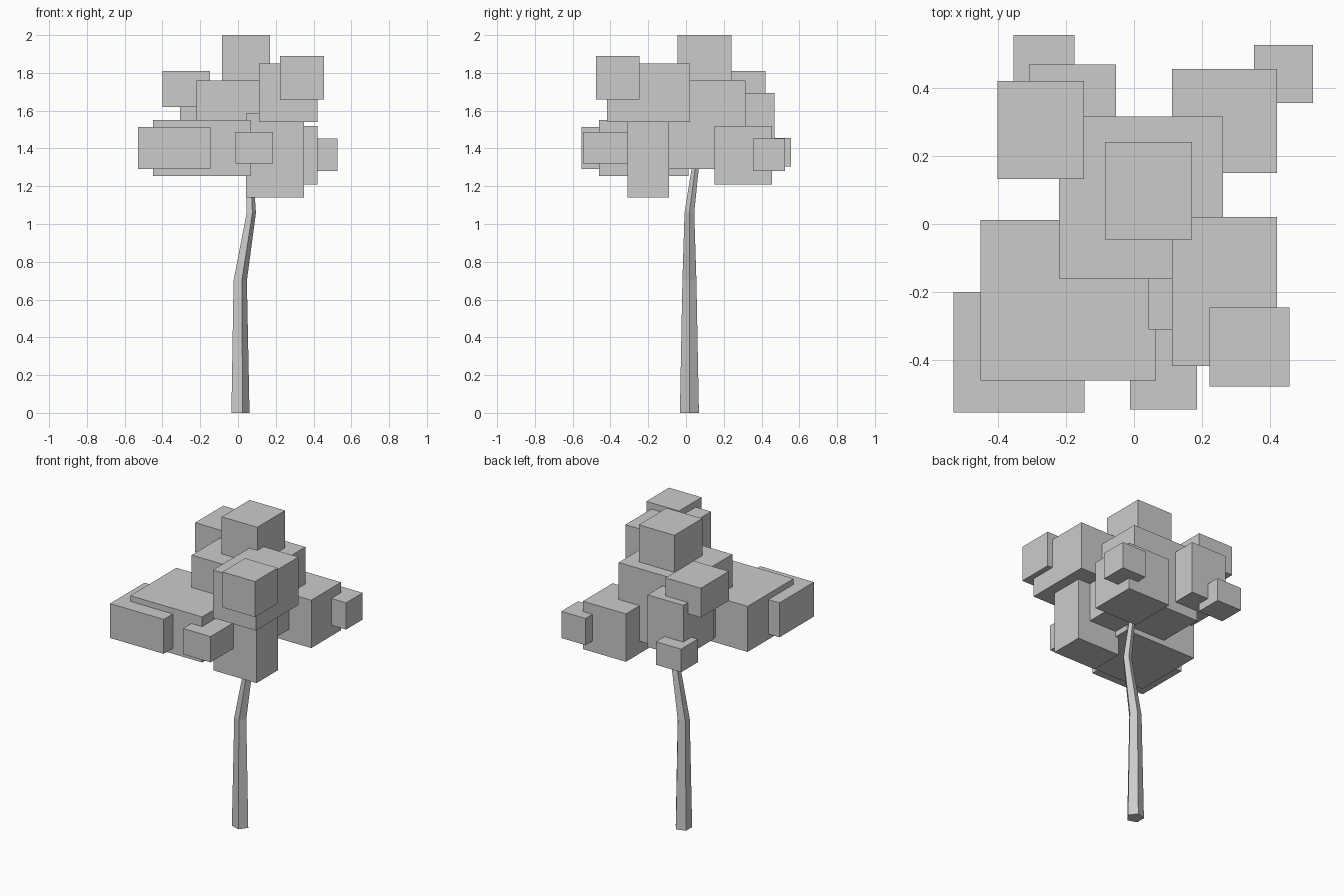
import bpy, bmesh, math

if "Cube" in bpy.data.objects:
    bpy.data.objects.remove(bpy.data.objects["Cube"])


def finish(name, bm):
    bmesh.ops.recalc_face_normals(bm, faces=bm.faces)
    me = bpy.data.meshes.new(name)
    bm.to_mesh(me)
    bm.free()
    ob = bpy.data.objects.new(name, me)
    bpy.context.collection.objects.link(ob)
    return ob


def block(name, x0, x1, y0, y1, z0, z1):
    bm = bmesh.new()
    bmesh.ops.create_cube(bm, size=1)
    bmesh.ops.scale(bm, vec=(x1 - x0, y1 - y0, z1 - z0), verts=bm.verts)
    bmesh.ops.translate(bm, vec=((x0 + x1) / 2, (y0 + y1) / 2, (z0 + z1) / 2), verts=bm.verts)
    return finish(name, bm)


def tube(name, rings, sides):
    bm = bmesh.new()
    loops = []
    for cx, cy, z, r in rings:
        angles = [math.tau * i / sides for i in range(sides)]
        loops.append([bm.verts.new((cx + r * math.cos(a), cy + r * math.sin(a), z)) for a in angles])
    for a, b in zip(loops, loops[1:]):
        for i in range(sides):
            j = (i + 1) % sides
            bm.faces.new((a[i], a[j], b[j], b[i]))
    bm.faces.new(loops[0][::-1])
    bm.faces.new(loops[-1])
    return finish(name, bm)


# Bent, tapering five-sided trunk: centre x, centre y, height, radius
tube("trunk", [(0.008, 0.018, 0, 0.053), (0.008, 0.018, 0.70, 0.039),
               (0.068, 0.018, 1.06, 0.027), (0.058, 0.052, 1.32, 0.019)], 5)

# Foliage blocks: x range, y range, z range
foliage = {
    "crown_top": (-0.085, 0.17, -0.045, 0.24, 1.71, 2.0),
    "crown_core": (-0.22, 0.262, -0.16, 0.315, 1.29, 1.76),
    "upper_right_large": (0.112, 0.42, -0.417, 0.02, 1.54, 1.85),
    "upper_right_small": (0.222, 0.456, -0.477, -0.245, 1.66, 1.89),
    "front_left_large": (-0.45, 0.065, -0.46, 0.012, 1.255, 1.55),
    "front_left_corner": (-0.53, -0.145, -0.553, -0.2, 1.29, 1.513),
    "front_small": (-0.012, 0.185, -0.545, -0.31, 1.32, 1.487),
    "lower_right": (0.042, 0.35, -0.31, -0.09, 1.14, 1.585),
    "back_right_large": (0.112, 0.42, 0.15, 0.455, 1.21, 1.52),
    "back_right_small": (0.353, 0.526, 0.355, 0.525, 1.28, 1.453),
    "upper_left": (-0.40, -0.147, 0.132, 0.42, 1.62, 1.81),
    "back_left_large": (-0.308, -0.053, 0.16, 0.468, 1.355, 1.693),
    "back_left_small": (-0.354, -0.174, 0.385, 0.555, 1.305, 1.455),
}
for name, box in foliage.items():
    block("foliage_" + name, *box)
